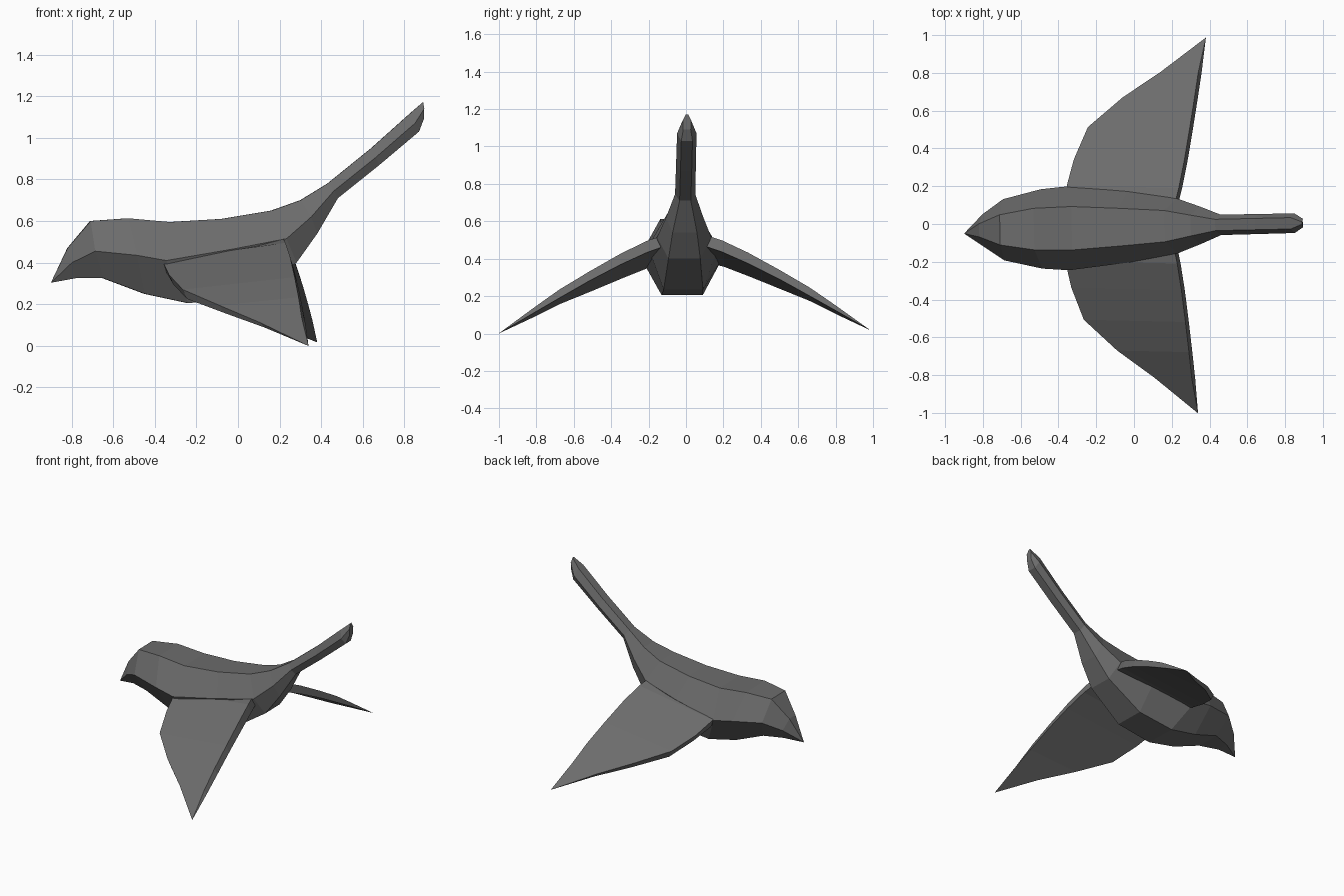
import bpy, bmesh, math

if "Cube" in bpy.data.objects:
    bpy.data.objects.remove(bpy.data.objects["Cube"])

grey = bpy.data.materials.new("dark_grey")
grey.diffuse_color = (.15, .15, .15, 1)
grey.use_nodes = True
grey.node_tree.nodes["Principled BSDF"].inputs["Base Color"].default_value = grey.diffuse_color


def loft(name, rings, tip, cap_tip_first):
    """Skin a list of closed rings; one end closes on a point, the other on a face."""
    bm = bmesh.new()
    loops = [[bm.verts.new(p) for p in ring] for ring in rings]
    n = len(loops[0])
    for a, b in zip(loops, loops[1:]):
        for i in range(n):
            j = (i + 1) % n
            bm.faces.new((a[i], a[j], b[j], b[i]))
    point = bm.verts.new(tip)
    near, far = (loops[0], loops[-1]) if cap_tip_first else (loops[-1], loops[0])
    for i in range(n):
        bm.faces.new((near[i], near[(i + 1) % n], point))
    bm.faces.new(far)
    bmesh.ops.recalc_face_normals(bm, faces=bm.faces)
    mesh = bpy.data.meshes.new(name)
    bm.to_mesh(mesh)
    bm.free()
    mesh.materials.append(grey)
    obj = bpy.data.objects.new(name, mesh)
    bpy.context.collection.objects.link(obj)
    return obj


# Body: six-sided rings from beak to tail, each (x, z, half width) at top, middle, bottom
body_rings = [
    ((-.82, .47, .035), (-.80, .40, .085), (-.78, .325, .04)),
    ((-.71, .60, .08), (-.69, .455, .162), (-.65, .325, .085)),
    ((-.53, .613, .11), (-.49, .435, .21), (-.45, .25, .105)),
    ((-.33, .595, .115), (-.35, .41, .222), (-.24, .205, .11)),
    ((-.08, .61, .10), (-.03, .465, .188), (.03, .235, .105)),
    ((.16, .65, .083), (.23, .515, .145), (.28, .40, .085)),
    ((.30, .70, .055), (.35, .62, .10), (.38, .54, .065)),
    ((.43, .78, .03), (.46, .745, .054), (.48, .71, .03)),
    ((.64, .95, .03), (.66, .905, .053), (.68, .87, .03)),
    ((.83, 1.12, .03), (.85, 1.07, .052), (.87, 1.03, .03)),
    ((.89, 1.172, .006), (.895, 1.14, .022), (.893, 1.09, .02)),
]
rings = []
for t, m, b in body_rings:
    rings.append([(t[0], -t[2], t[1]), (t[0], t[2], t[1]), (m[0], m[2], m[1]),
                  (b[0], b[2], b[1]), (b[0], -b[2], b[1]), (m[0], -m[2], m[1])])
body = loft("bird_body", rings, (-.90, -.015, .303), True)
body.location.y = -.015
body.rotation_euler.z = math.radians(1.3)

# Wings: (y, leading x, leading top z, leading bottom z, trailing x, trailing top z, trailing bottom z)
wing_sections = [
    (.10, -.34, .425, .38, .22, .53, .47),
    (.20, -.36, .413, .355, .243, .497, .435),
    (.34, -.325, .345, .30, .268, .43, .372),
    (.51, -.255, .275, .23, .293, .335, .285),
    (.67, -.075, .20, .165, .315, .24, .195),
    (.81, .125, .118, .095, .333, .142, .115),
]
rings = []
for y, lx, lt, lb, tx, tt, tb in wing_sections:
    rings.append([(lx, y, lt), (tx - .01, y, tt), (tx + .008, y, tb), (lx + .02, y, lb)])
wings = loft("wings", rings, (.36, .995, .008), False)
wings.modifiers.new("mirror", 'MIRROR').use_axis = (False, True, False)
wings.rotation_euler = (math.radians(.5), 0, math.radians(-1.2))
